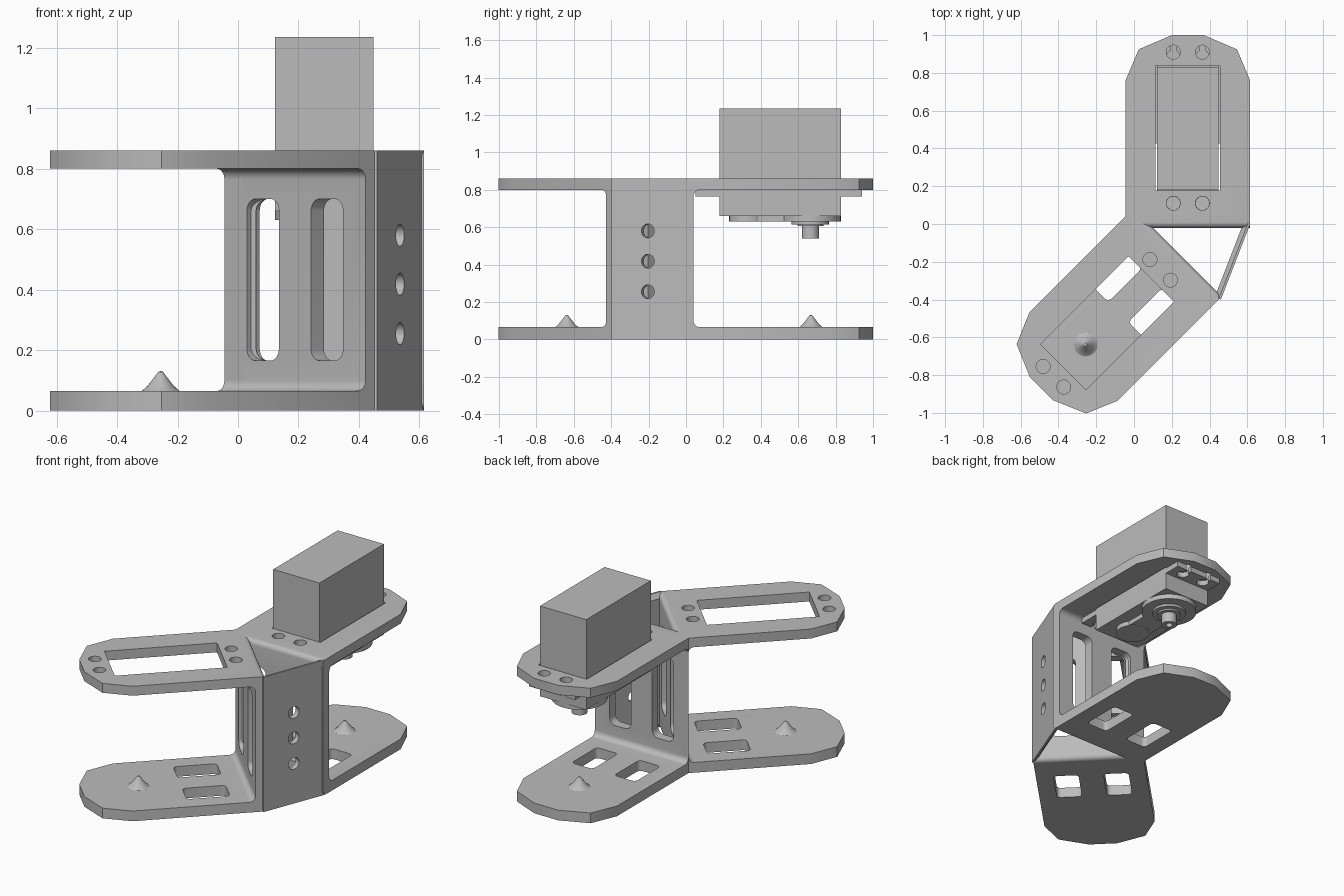
import bpy, bmesh
from math import pi, cos, sin
from mathutils import Vector, Matrix

cube = bpy.data.objects.get("Cube")
if cube:
    bpy.data.objects.remove(cube, do_unlink=True)

grey = bpy.data.materials.new("plain_grey")
grey.use_nodes = True
grey.diffuse_color = (0.5, 0.5, 0.5, 1)
grey.node_tree.nodes["Principled BSDF"].inputs["Base Color"].default_value = grey.diffuse_color

AXES = {"uv": "z", "vz": "u", "uz": "v"}


def frame(origin, u, v):
    """Local axes: u along the part, v across it, z up."""
    m = Matrix.Identity(4)
    for col, vec in enumerate((u, v)):
        m.col[col] = (*Vector(vec).normalized(), 0, 0)
    m.col[3] = (*origin, 0, 1)
    return m


def rounded(corners):
    """Polygon from (a, b, radius) corners with true arc fillets."""
    out = []
    for i, (a, b, r) in enumerate(corners):
        p = Vector((a, b))
        if not r:
            out.append(p)
            continue
        d0 = (Vector(corners[i - 1][:2]) - p).normalized()
        d1 = (Vector(corners[(i + 1) % len(corners)][:2]) - p).normalized()
        half = d0.angle(d1) / 2
        t, w = r * cos(half) / sin(half), sin(half)
        for k in range(7):
            s = k / 6
            f0, f1, f2 = (1 - s) ** 2, 2 * s * (1 - s) * w, s * s
            out.append((f0 * (p + d0 * t) + f1 * p + f2 * (p + d1 * t)) / (f0 + f1 + f2))
    return out


def rect(a0, a1, b0, b1, r=0):
    return rounded([(a0, b0, r), (a1, b0, r), (a1, b1, r), (a0, b1, r)])


def circle(a, b, r, n=24):
    return [Vector((a + r * cos(2 * pi * i / n), b + r * sin(2 * pi * i / n))) for i in range(n)]


def finish(name, bm, m):
    bm.transform(m)
    bmesh.ops.recalc_face_normals(bm, faces=bm.faces)
    mesh = bpy.data.meshes.new(name)
    bm.to_mesh(mesh)
    bm.free()
    mesh.materials.append(grey)
    ob = bpy.data.objects.new(name, mesh)
    bpy.context.collection.objects.link(ob)
    return ob


def prism(name, m, plane, pts, lo, hi):
    """Extrude a flat outline in the given local plane from lo to hi."""
    bm = bmesh.new()
    order = [("uvz").index(c) for c in plane + AXES[plane]]
    rings = []
    for depth in (lo, hi):
        ring = []
        for p in pts:
            co = [0, 0, 0]
            for axis, val in zip(order, (p[0], p[1], depth)):
                co[axis] = val
            ring.append(bm.verts.new(co))
        rings.append(ring)
        bm.faces.new(ring)
    for i in range(len(pts)):
        bm.faces.new((rings[0][i - 1], rings[0][i], rings[1][i], rings[1][i - 1]))
    return finish(name, bm, m)


def select(ob):
    bpy.ops.object.select_all(action="DESELECT")
    bpy.context.view_layer.objects.active = ob
    ob.select_set(True)


def boolean(ob, cutter, operation="DIFFERENCE"):
    mod = ob.modifiers.new("cut", "BOOLEAN")
    mod.operation, mod.solver, mod.object = operation, "EXACT", cutter
    select(ob)
    bpy.ops.object.modifier_apply(modifier=mod.name)
    bpy.data.objects.remove(cutter, do_unlink=True)


def smooth(ob):
    select(ob)
    bpy.ops.object.shade_smooth_by_angle(angle=0.5)


W, MID, T, TOP, UNDER = 0.66, 0.33, 0.06, 0.86, 0.8
back = frame((-0.045, 0.04), (0, 1), (1, 0))
front = frame((-0.045, 0.04), (-1, -1), (1, -1))

for side, m in (("back", back), ("front", front)):
    # C-shaped bracket: two plates joined by a wall
    channel = rounded([(-T, 0, 0.03), (1, 0, 0), (1, 0.065, 0), (0, 0.065, 0.035),
                       (0, UNDER, 0.035), (1, UNDER, 0), (1, TOP, 0), (-T, TOP, 0.03)])
    bracket = prism(side + "_bracket", m, "uz", channel, -0.02, W + 0.02)
    outline = [(0, 0), (0.72, 0), (0.885, 0.07), (0.96, 0.245), (0.96, 0.415),
               (0.885, 0.59), (0.72, W), (-T - 0.01, W), (-T - 0.01, T + 0.01)]
    boolean(bracket, prism("outline", m, "uv", outline, -0.1, 1), "INTERSECT")
    # Motor window and screw holes in the top plate
    boolean(bracket, prism("window", m, "uv", rect(0.137, 0.797, 0.16, 0.5), 0.75, 0.95))
    for u in (0.07, 0.87):
        for v in (MID - 0.077, MID + 0.077):
            boolean(bracket, prism("hole", m, "uv", circle(u, v, 0.037), 0.75, 0.95))
    # Slots in the wall and the bottom plate
    for v in (MID - 0.15, MID + 0.15):
        boolean(bracket, prism("slot", m, "vz", rect(v - 0.075, v + 0.075, 0.165, 0.7, 0.04), -0.2, 0.03))
        boolean(bracket, prism("slot", m, "uv", rect(0.13, 0.385, v - 0.075, v + 0.075, 0.025), -0.1, 0.15))
    smooth(bracket)
    # Pointed pivot pin
    bm = bmesh.new()
    profile = [(0.072, 0.06), (0.06, 0.067), (0.043, 0.082), (0.02, 0.112), (0.008, 0.128), (0, 0.131)]
    verts = [bm.verts.new((r, 0, z)) for r, z in profile]
    edges = [bm.edges.new(pair) for pair in zip(verts, verts[1:])]
    bmesh.ops.spin(bm, geom=verts + edges, axis=(0, 0, 1), cent=(0, 0, 0), angle=2 * pi, steps=24)
    bmesh.ops.remove_doubles(bm, verts=bm.verts, dist=0.0005)
    smooth(finish(side + "_pivot_pin", bm, m @ Matrix.Translation((0.628, MID, 0))))

# Drilled side wall closing the wedge between the brackets
along = Vector((0.155, 0.4))
wall_frame = frame((0.46, -0.4), along, (-along.y, along.x))
section = [(0, 0), (0.012, 0), (0.035, 0.03), (0.035, 0.83), (0.012, TOP), (0, TOP)]
side_wall = prism("side_wall", wall_frame, "vz", section, 0, along.length)
for z in (0.255, 0.418, 0.58):
    boolean(side_wall, prism("hole", wall_frame, "uz", circle(0.21, z, 0.037), -0.1, 0.1))
smooth(side_wall)

# Motor: body, mounting flange with open notches, gear cover, output shaft
motor = Matrix.Identity(4)
prism("motor_body", motor, "uv", rect(0.122, 0.448, 0.18, 0.83), 0.66, 1.235)
flange = prism("motor_flange", motor, "uv", rect(0.122, 0.448, 0.05, 0.94), 0.765, 0.799)
for x in (0.208, 0.362):
    for y, end in ((0.11, 0.0), (0.885, 1.0)):
        boolean(flange, prism("hole", motor, "uv", circle(x, y, 0.036), 0.7, 0.9))
        boolean(flange, prism("notch", motor, "uv",
                              rect(x - 0.016, x + 0.016, min(y, end), max(y, end)), 0.7, 0.9))
X, Y = 0.285, 0.665
smooth(prism("gear_cover", motor, "uv", circle(X, Y, 0.163, 32), 0.63, 0.665))
smooth(prism("small_gear_cover", motor, "uv", circle(X, 0.33, 0.1), 0.63, 0.665))
prism("gear_cover_bridge", motor, "uv", rect(X - 0.08, X + 0.08, 0.34, 0.6), 0.631, 0.665)
smooth(prism("shaft_collar", motor, "uv", circle(X, Y, 0.1), 0.615, 0.64))
smooth(prism("shaft_step", motor, "uv", circle(X, Y, 0.07), 0.605, 0.63))
shaft = prism("output_shaft", motor, "uv", circle(X, Y, 0.046), 0.54, 0.62)
boolean(shaft, prism("bore", motor, "uv", circle(X, Y, 0.02), 0.5, 0.59))
smooth(shaft)
